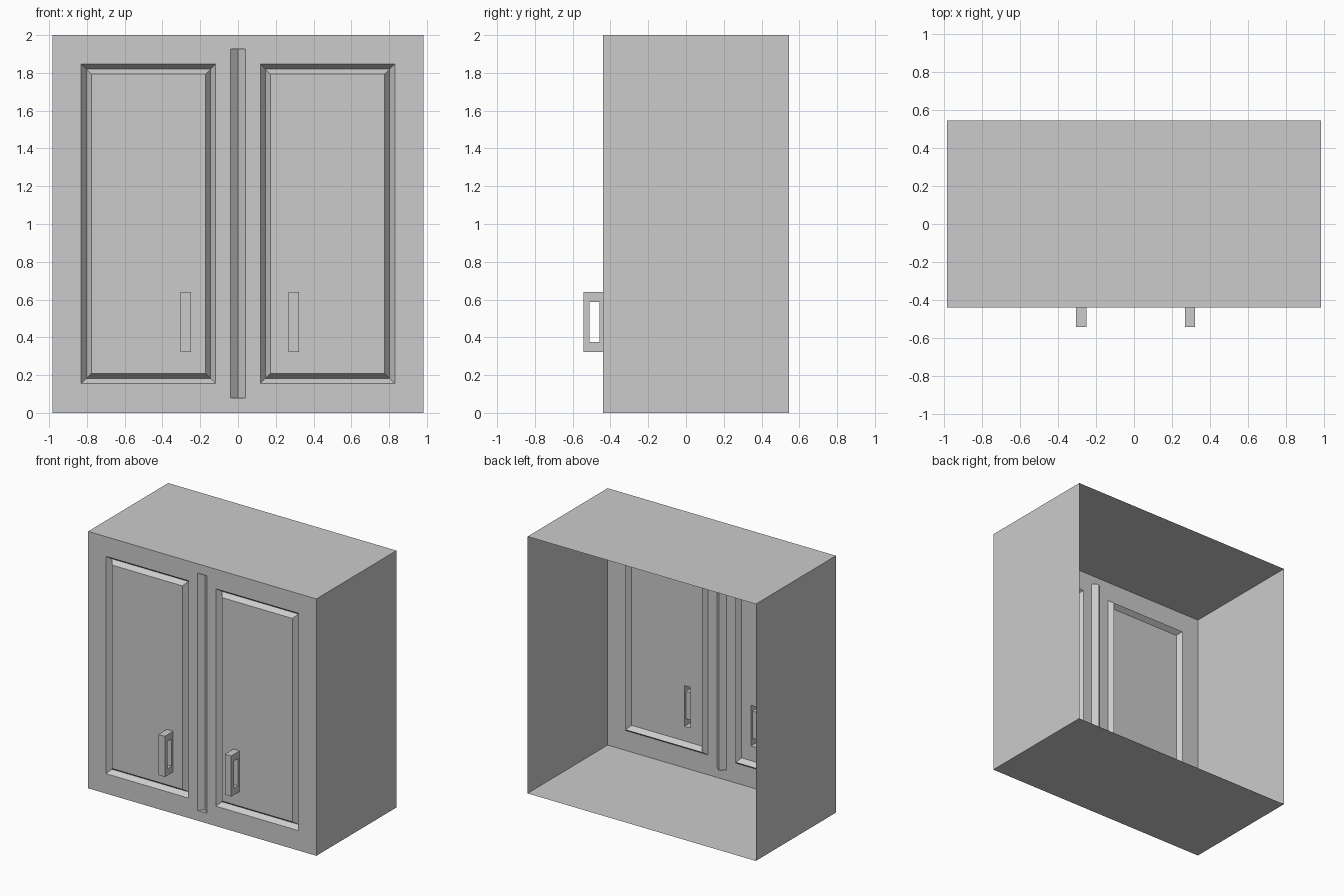
import bpy
import bmesh

cube = bpy.data.objects.get("Cube")
if cube:
    bpy.data.objects.remove(cube, do_unlink=True)

GREY = (0.6, 0.6, 0.6, 1.0)
mat = bpy.data.materials.new("plain grey")
mat.use_nodes = True
mat.diffuse_color = GREY
mat.node_tree.nodes["Principled BSDF"].inputs["Base Color"].default_value = GREY

HALF_W, HEIGHT = 0.983, 2.0
FRONT, BACK = -0.44, 0.545
DEPTH = 0.037            # groove depth
SLOPE = 0.027            # width of one side of a panel groove
HANDLE_FRONT = -0.543


def rect(x0, x1, z0, z1, y):
    """Upright rectangle facing the front."""
    return [(x0, y, z0), (x1, y, z0), (x1, y, z1), (x0, y, z1)]


def side_rect(x, y0, y1, z0, z1):
    """Upright rectangle facing sideways."""
    return [(x, y0, z0), (x, y1, z0), (x, y1, z1), (x, y0, z1)]


def face(bm, points):
    return bm.faces.new([bm.verts.new(p) for p in points])


def ring(bm, a, b):
    """Four faces joining two matching rectangles."""
    for i in range(4):
        j = (i + 1) % 4
        face(bm, [a[i], a[j], b[j], b[i]])


def sheet_with_holes(bm, loops):
    """Flat sheet bounded by the first loop, pierced by the others."""
    edges = []
    for loop in loops:
        vs = [bm.verts.new(p) for p in loop]
        edges += [bm.edges.new((vs[i - 1], vs[i])) for i in range(len(vs))]
    bmesh.ops.triangle_fill(bm, use_beauty=True, edges=edges, normal=(0, -1, 0))


def finish(bm, name):
    bmesh.ops.remove_doubles(bm, verts=bm.verts[:], dist=0.0005)
    bmesh.ops.recalc_face_normals(bm, faces=bm.faces[:])
    mesh = bpy.data.meshes.new(name)
    bm.to_mesh(mesh)
    bm.free()
    mesh.materials.append(mat)
    bpy.context.collection.objects.link(bpy.data.objects.new(name, mesh))


# Thin cabinet shell, open at the back
body = bmesh.new()
outline = rect(-HALF_W, HALF_W, 0, HEIGHT, FRONT)
ring(body, outline, rect(-HALF_W, HALF_W, 0, HEIGHT, BACK))
front_loops = [outline]

# Doors: V-grooved raised panels, each opened behind its handle
doors = [("right", -0.83, -0.118, -0.305, -0.25),
         ("left", 0.118, 0.83, 0.268, 0.322)]
Z0, Z1 = 0.155, 1.847
H0, H1 = 0.323, 0.64
for name, x0, x1, hx0, hx1 in doors:
    outer, middle, inner = [
        rect(x0 + d, x1 - d, Z0 + d, Z1 - d, y)
        for d, y in ((0, FRONT), (SLOPE, FRONT + DEPTH), (2 * SLOPE, FRONT))]
    ring(body, outer, middle)
    ring(body, middle, inner)
    handle_base = rect(hx0, hx1, H0, H1, FRONT)
    sheet_with_holes(body, [inner, handle_base])
    front_loops.append(outer)

    # Hollow handle with a slot running through it sideways
    bm = bmesh.new()
    face(bm, rect(hx0, hx1, H0, H1, HANDLE_FRONT))
    for z in (H0, H1):
        face(bm, [(hx0, FRONT, z), (hx1, FRONT, z),
                  (hx1, HANDLE_FRONT, z), (hx0, HANDLE_FRONT, z)])
    slots = [side_rect(x, -0.512, -0.458, 0.375, 0.588) for x in (hx0, hx1)]
    for x, slot in zip((hx0, hx1), slots):
        ring(bm, side_rect(x, HANDLE_FRONT, FRONT, H0, H1), slot)
    ring(bm, *slots)
    finish(bm, name + "_handle")

# V groove between the doors
gap = rect(-0.04, 0.04, 0.08, 1.927, FRONT)
low, high = (0, FRONT + DEPTH, 0.08), (0, FRONT + DEPTH, 1.927)
face(body, [gap[0], low, high, gap[3]])
face(body, [gap[1], low, high, gap[2]])
face(body, [gap[0], gap[1], low])
face(body, [gap[3], gap[2], high])
front_loops.append(gap)

# Front frame around the panels and the groove
sheet_with_holes(body, front_loops)
finish(body, "cabinet_body")
